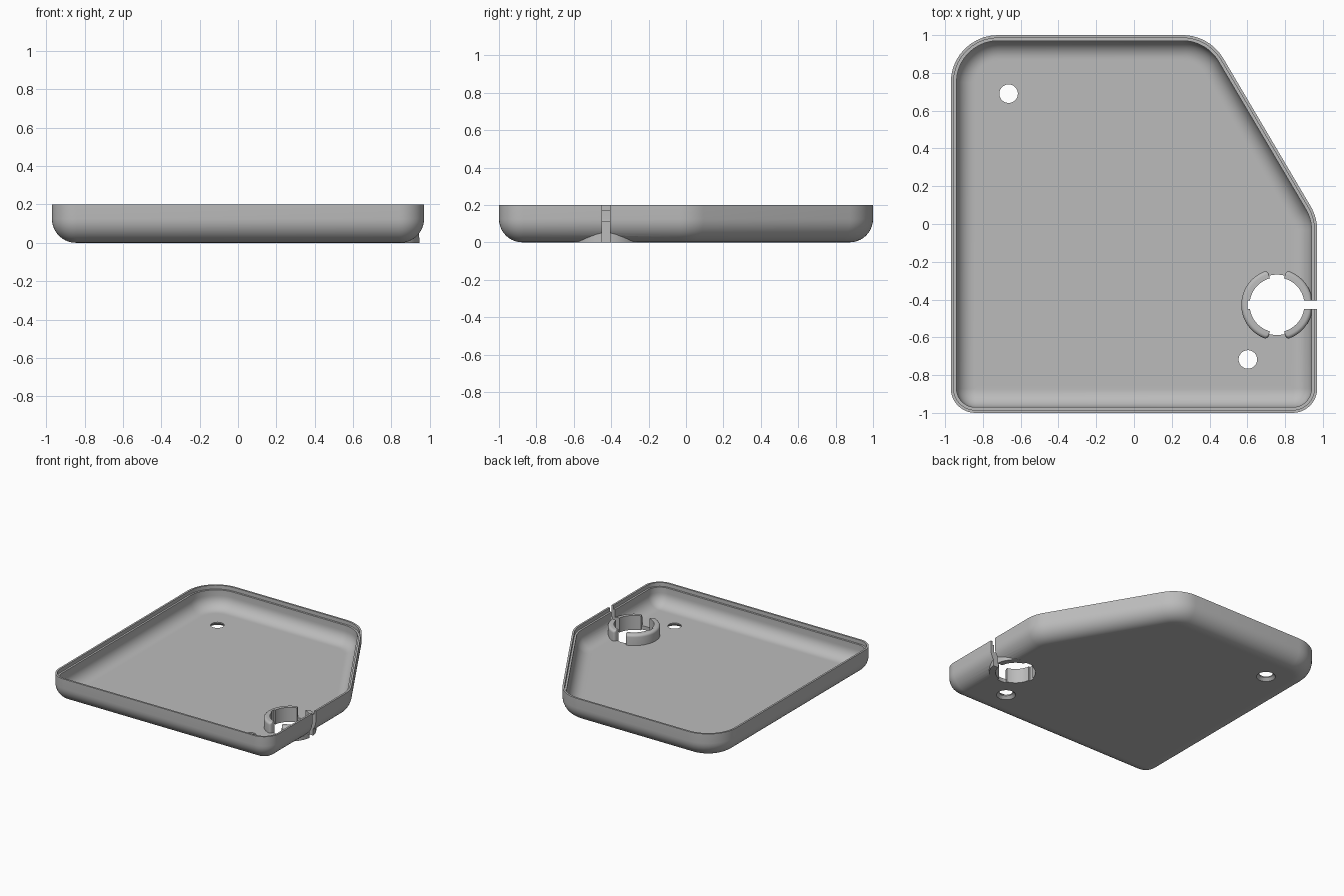
import bpy, bmesh
from math import sin, cos, pi, radians, atan2
from mathutils import Vector

if "Cube" in bpy.data.objects:
    bpy.data.objects.remove(bpy.data.objects["Cube"])

grey = bpy.data.materials.new("grey plastic")
grey.use_nodes = True
COLOUR = (0.5, 0.5, 0.5, 1)
grey.diffuse_color = COLOUR
grey.node_tree.nodes["Principled BSDF"].inputs["Base Color"].default_value = COLOUR

HEIGHT, FILLET, FLOOR = 0.2, 0.125, 0.03
CLIP = Vector((0.757, -0.428))
# Outline corners, counter-clockwise: x, y, corner radius
CORNERS = [(-0.97, -1, 0.13), (0.97, -1, 0.13), (0.97, 0.035, 0.25),
           (0.4, 1, 0.25), (-0.97, 1, 0.25)]


def make_object(name, bm):
    bm.normal_update()
    mesh = bpy.data.meshes.new(name)
    bm.to_mesh(mesh)
    bm.free()
    mesh.materials.append(grey)
    ob = bpy.data.objects.new(name, mesh)
    bpy.context.collection.objects.link(ob)
    return ob


def outline(inset, steps=10):
    """Rounded outline moved inward by inset."""
    pts = []
    n = len(CORNERS)
    for i, (x, y, r) in enumerate(CORNERS):
        v = Vector((x, y))
        a = (v - Vector(CORNERS[i - 1][:2])).normalized()
        b = (Vector(CORNERS[(i + 1) % n][:2]) - v).normalized()
        na, nb = Vector((-a.y, a.x)), Vector((-b.y, b.x))
        rad = max(r - inset, 0.003)
        centre = v + (na + nb) / (1 + na.dot(nb)) * (inset + rad)
        start = atan2(-na.y, -na.x)
        turn = atan2(a.x * b.y - a.y * b.x, a.dot(b))
        for k in range(steps + 1):
            t = start + turn * k / steps
            pts.append(centre + rad * Vector((cos(t), sin(t))))
    return pts


def cylinder(name, centre, r1, r2, z1, z2, segments=64):
    bm = bmesh.new()
    bmesh.ops.create_cone(bm, cap_ends=True, segments=segments,
                          radius1=r1, radius2=r2, depth=z2 - z1)
    bmesh.ops.translate(bm, verts=bm.verts, vec=(*centre, (z1 + z2) / 2))
    return make_object(name, bm)


def box(name, low, high):
    low, high = Vector(low), Vector(high)
    bm = bmesh.new()
    bmesh.ops.create_cube(bm, size=1)
    bmesh.ops.scale(bm, verts=bm.verts, vec=high - low)
    bmesh.ops.translate(bm, verts=bm.verts, vec=(low + high) / 2)
    return make_object(name, bm)


def clip_arm(name, start, end, inner=0.145, outer=0.189, top=0.115, rnd=0.02):
    """Ring sector with rounded outer top edge and rounded ends."""
    quarter = [pi / 2 * k / 5 for k in range(6)]
    # Angle from the end, and how far the outer wall is drawn in there
    ends = [(6 * (1 - cos(a)), rnd * (1 - sin(a))) for a in quarter]
    stations = [(start + g, drop) for g, drop in ends]
    span = end - start - 12
    stations += [(start + 6 + span * k / 26, 0) for k in range(1, 26)]
    stations += [(end - g, drop) for g, drop in reversed(ends)]
    bm = bmesh.new()
    rows = []
    for degrees, drop in stations:
        t, r_out = radians(degrees), outer - drop
        profile = [(inner, 0), (r_out, 0)]
        profile += [(r_out - rnd + rnd * cos(a), top - rnd + rnd * sin(a)) for a in quarter]
        profile.append((inner, top))
        rows.append([bm.verts.new((CLIP.x + r * cos(t), CLIP.y + r * sin(t), z))
                     for r, z in profile])
    n = len(rows[0])
    for p, q in zip(rows, rows[1:]):
        for j in range(n):
            bm.faces.new((p[j], q[j], q[(j + 1) % n], p[(j + 1) % n]))
    bm.faces.new(rows[0])
    bm.faces.new(rows[-1][::-1])
    return make_object(name, bm)


def combine(target, tool, operation):
    tool.hide_render = True
    bpy.context.view_layer.objects.active = target
    mod = target.modifiers.new(operation, 'BOOLEAN')
    mod.operation, mod.solver, mod.object = operation, 'EXACT', tool
    bpy.ops.object.modifier_apply(modifier=mod.name)
    bpy.data.objects.remove(tool)


# Tray shell: wall section as (inset, z), from underside over the rim to the floor
ARC = [pi / 2 * k / 10 for k in range(11)]
INNER = FILLET - FLOOR
section = [(FILLET + 0.015, 0)]
section += [(FILLET - FILLET * sin(t), FILLET - FILLET * cos(t)) for t in ARC]
section += [(0, HEIGHT), (0.015, HEIGHT), (0.015, 0.17), (0.03, 0.17)]
section += [(FILLET - INNER * cos(t), FILLET - INNER * sin(t)) for t in ARC]
section += [(FILLET + 0.015, FLOOR)]

bm = bmesh.new()
loops = [[bm.verts.new((p.x, p.y, z)) for p in outline(d)] for d, z in section]
for lo, hi in zip(loops, loops[1:]):
    for i in range(len(lo)):
        j = (i + 1) % len(lo)
        bm.faces.new((lo[i], lo[j], hi[j], hi[i]))
bm.faces.new(loops[0][::-1])
bm.faces.new(loops[-1])
tray = make_object("tray", bm)

# Round boss carrying the clip, with its hole
combine(tray, cylinder("boss", CLIP, 0.19, 0.19, 0, FLOOR - 0.002), 'UNION')
combine(tray, cylinder("clip_hole", CLIP, 0.16, 0.16, -0.1, 0.15), 'DIFFERENCE')

# Clip arms and the cable slot through the wall
combine(tray, clip_arm("left_clip", 105, 255), 'UNION')
combine(tray, clip_arm("right_clip", -75, 75), 'UNION')
combine(tray, box("cable_slot", (0.602, CLIP.y - 0.022, -0.1),
                  (1.2, CLIP.y + 0.022, 0.4)), 'DIFFERENCE')

# Screw holes, countersunk from below
for spot in ((-0.664, 0.69), (0.603, -0.717)):
    combine(tray, cylinder("screw_hole", spot, 0.049, 0.049, -0.1, 0.1, 40), 'DIFFERENCE')
    combine(tray, cylinder("countersink", spot, 0.09, 0.048, -0.022, 0.022, 40), 'DIFFERENCE')

bpy.ops.object.select_all(action='DESELECT')
tray.select_set(True)
bpy.context.view_layer.objects.active = tray
bpy.ops.object.shade_smooth_by_angle(angle=radians(30))
